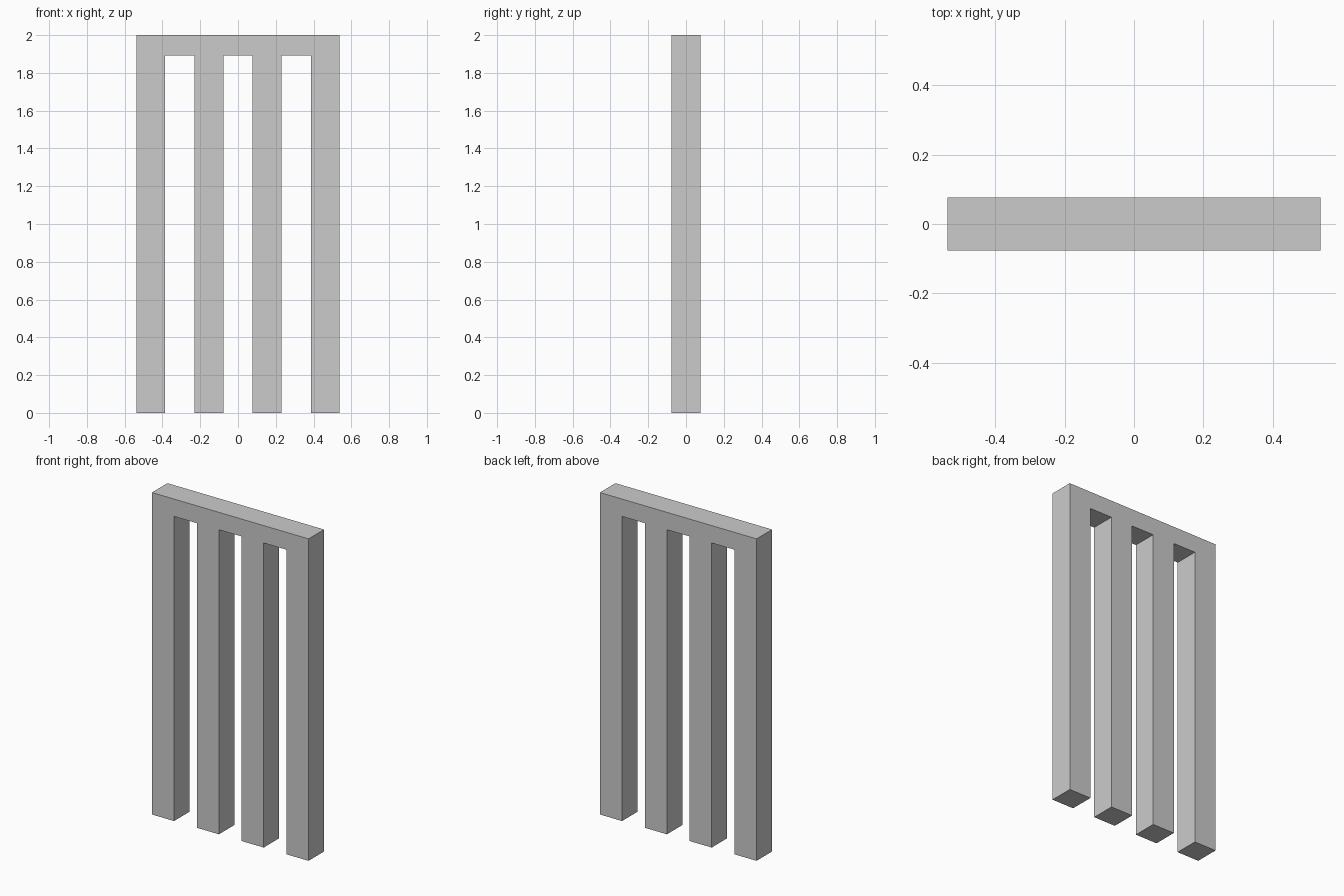
import bpy, bmesh
from mathutils import Vector

if "Cube" in bpy.data.objects:
    bpy.data.objects.remove(bpy.data.objects["Cube"])

HEIGHT = 2.0
WIDTH = 1.076
LEG = 0.152          # leg width and overall depth
BAR_BOTTOM = 1.892   # underside of the top bar
LEGS = 4
pitch = (WIDTH - LEG) / (LEGS - 1)

# Comb-shaped outline: down and up each leg, then across the top
profile = []
for i in range(LEGS):
    left = -WIDTH / 2 + i * pitch
    right = left + LEG
    start = HEIGHT if i == 0 else BAR_BOTTOM
    end = HEIGHT if i == LEGS - 1 else BAR_BOTTOM
    profile += [(left, start), (left, 0), (right, 0), (right, end)]

# Extrude the outline from front to back as one solid
bm = bmesh.new()
face = bm.faces.new([bm.verts.new((x, -LEG / 2, z)) for x, z in profile])
result = bmesh.ops.extrude_face_region(bm, geom=[face], use_keep_orig=True)
back = [g for g in result["geom"] if isinstance(g, bmesh.types.BMVert)]
bmesh.ops.translate(bm, verts=back, vec=Vector((0, LEG, 0)))
bmesh.ops.recalc_face_normals(bm, faces=bm.faces)

mesh = bpy.data.meshes.new("four_leg_frame")
bm.to_mesh(mesh)
bm.free()
bpy.context.collection.objects.link(bpy.data.objects.new("four_leg_frame", mesh))
